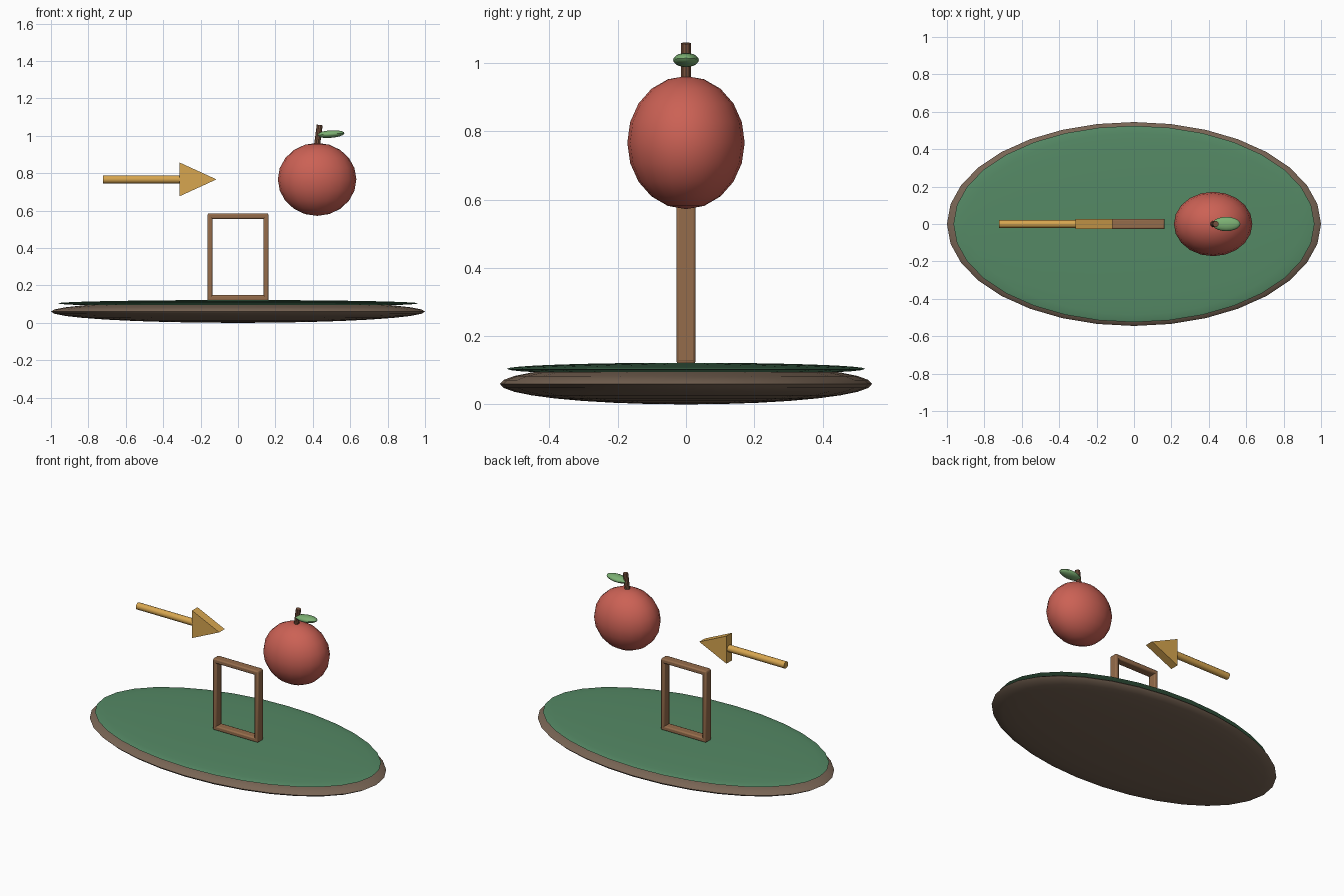
import bpy, bmesh
from math import radians
from mathutils import Vector

if "Cube" in bpy.data.objects:
    bpy.data.objects.remove(bpy.data.objects["Cube"])


def material(name, rgb):
    m = bpy.data.materials.new(name)
    m.diffuse_color = (*rgb, 1)
    m.use_nodes = True
    m.node_tree.nodes["Principled BSDF"].inputs["Base Color"].default_value = m.diffuse_color
    return m


EARTH = material("earth", (0.19, 0.13, 0.09))
GREEN = material("green", (0.09, 0.25, 0.13))
WOOD = material("wood", (0.30, 0.15, 0.07))
RED = material("red", (0.60, 0.12, 0.09))
BARK = material("bark", (0.20, 0.09, 0.05))
LEAF = material("leaf_green", (0.20, 0.43, 0.17))
GOLD = material("gold", (0.68, 0.38, 0.08))


def finish(name, mat, smooth=True):
    o = bpy.context.object
    o.name = name
    o.data.materials.append(mat)
    if smooth:
        bpy.ops.object.shade_smooth_by_angle(angle=radians(35))
    return o


def ellipsoid(name, loc, radii, mat, segs=32, rings=16, tilt=0):
    bpy.ops.mesh.primitive_uv_sphere_add(segments=segs, ring_count=rings, radius=1,
                                         location=loc, rotation=(0, tilt, 0))
    bpy.context.object.scale = radii
    bpy.ops.object.transform_apply(location=False, rotation=False, scale=True)
    return finish(name, mat)


def rod(name, start, end, radius, mat, sides=12):
    a, b = Vector(start), Vector(end)
    d = b - a
    bpy.ops.mesh.primitive_cylinder_add(vertices=sides, radius=radius, depth=d.length,
                                        location=(a + b) / 2,
                                        rotation=d.to_track_quat('Z', 'Y').to_euler())
    return finish(name, mat)


def bar(name, loc, size, mat):
    bpy.ops.mesh.primitive_cube_add(size=1, location=loc)
    o = bpy.context.object
    o.scale = size
    bpy.ops.object.transform_apply(location=False, rotation=False, scale=True)
    bev = o.modifiers.new("soft_edges", 'BEVEL')
    bev.width, bev.segments = 0.008, 2
    return finish(name, mat)


# Oval ground: brown base with a thin green top
ellipsoid("ground_base", (0, 0, 0.06), (1.0, 0.545, 0.06), EARTH)
ellipsoid("grass_top", (0, 0, 0.104), (0.965, 0.525, 0.018), GREEN)

# Upright rectangular frame
for side, x in (("left", -0.15), ("right", 0.15)):
    bar(f"frame_{side}_post", (x, 0, 0.352), (0.028, 0.056, 0.46), WOOD)
for level, z in (("bottom", 0.133), ("top", 0.57)):
    bar(f"frame_{level}_rail", (0, 0, z), (0.326, 0.056, 0.03), WOOD)

# Apple with stem and leaf
ellipsoid("apple_body", (0.423, 0, 0.767), (0.21, 0.172, 0.195), RED, 20, 10)
rod("apple_stem", (0.421, 0, 0.94), (0.437, 0, 1.058), 0.016, BARK, 10)
ellipsoid("apple_leaf", (0.494, 0, 1.009), (0.075, 0.038, 0.02), LEAF, 20, 10, radians(-4))

# Arrow pointing at the apple
rod("arrow_shaft", (-0.722, 0, 0.767), (-0.30, 0, 0.767), 0.022, GOLD, 12)
bm = bmesh.new()
face = bm.faces.new([bm.verts.new(p) for p in
                     ((-0.312, -0.028, 0.677), (-0.115, -0.028, 0.767), (-0.312, -0.028, 0.857))])
ext = bmesh.ops.extrude_face_region(bm, geom=[face])["geom"]
bmesh.ops.translate(bm, vec=(0, 0.056, 0),
                    verts=[v for v in ext if isinstance(v, bmesh.types.BMVert)])
bmesh.ops.recalc_face_normals(bm, faces=bm.faces[:])
mesh = bpy.data.meshes.new("arrow_head")
bm.to_mesh(mesh)
bm.free()
mesh.materials.append(GOLD)
bpy.context.collection.objects.link(bpy.data.objects.new("arrow_head", mesh))
